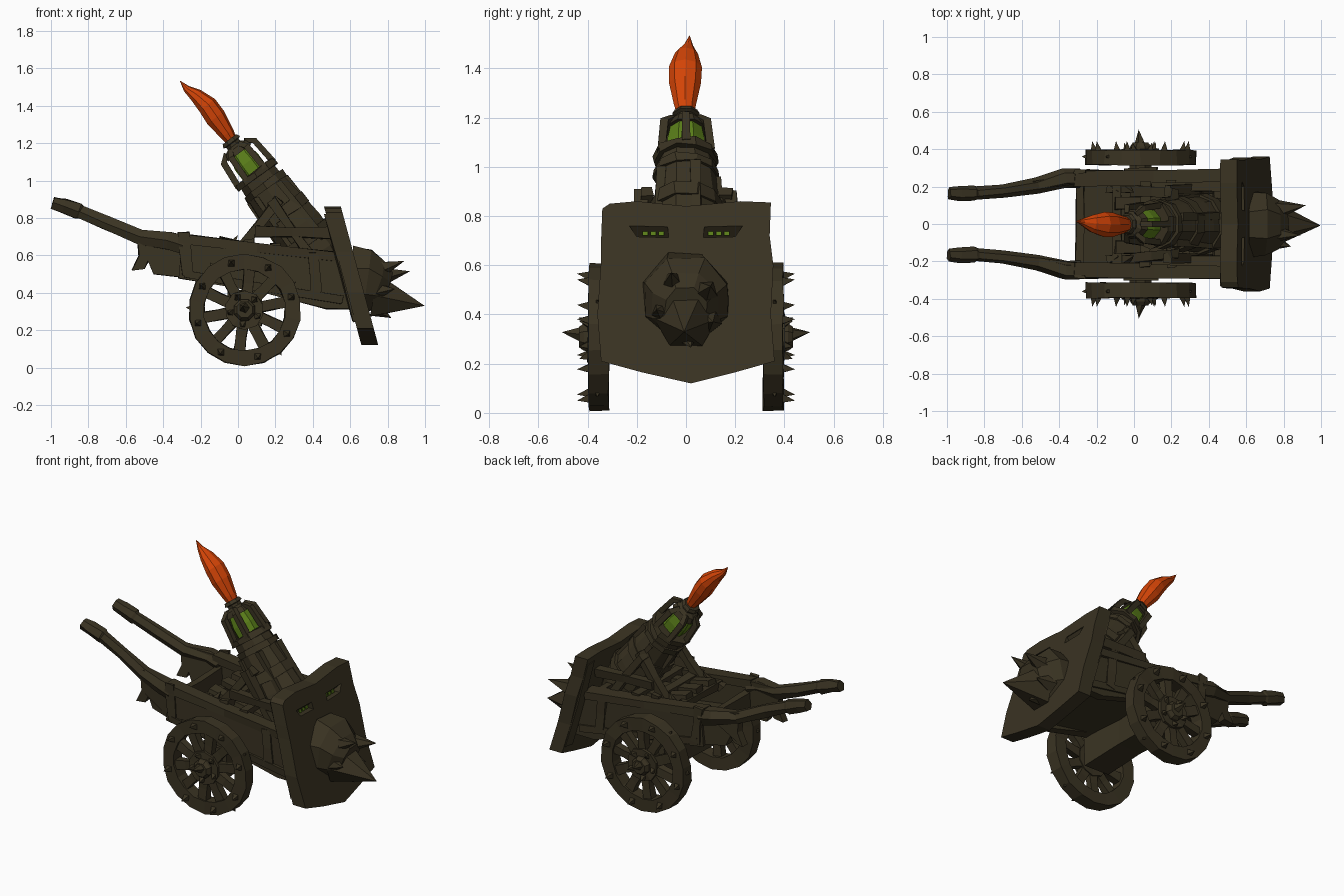
import bpy, bmesh, math, random
from mathutils import Vector

random.seed(4)
cube = bpy.data.objects.get("Cube")
if cube:
    bpy.data.objects.remove(cube)


def material(name, rgb):
    m = bpy.data.materials.new(name)
    m.use_nodes = True
    m.diffuse_color = (*rgb, 1)
    b = m.node_tree.nodes["Principled BSDF"]
    b.inputs["Base Color"].default_value = (*rgb, 1)
    b.inputs["Roughness"].default_value = 0.9
    return m


WOOD = material("dark_olive_wood", (0.042, 0.033, 0.016))
FIRE = material("flame_orange", (0.66, 0.058, 0.002))
GLOW = material("lantern_green", (0.105, 0.215, 0.01))


def finish(name, bm, mat=WOOD, jitter=0.0):
    bmesh.ops.remove_doubles(bm, verts=bm.verts, dist=0.0005)
    for v in bm.verts:
        v.co += Vector([random.uniform(-jitter, jitter) for _ in range(3)])
    bmesh.ops.recalc_face_normals(bm, faces=bm.faces)
    me = bpy.data.meshes.new(name)
    bm.to_mesh(me)
    bm.free()
    me.materials.append(mat)
    ob = bpy.data.objects.new(name, me)
    bpy.context.collection.objects.link(ob)
    return ob


def loft(name, path, radii, sides=4, mat=WOOD, jitter=0.0):
    """Skin rings along a path; each radius is a number or (upright, sideways)."""
    bm = bmesh.new()
    path = [Vector(p) for p in path]
    rings = []
    for i, (p, r) in enumerate(zip(path, radii)):
        t = (path[min(i + 1, len(path) - 1)] - path[max(i - 1, 0)]).normalized()
        ref = Vector((0, 0, 1)) if abs(t.y) > 0.8 else Vector((0, 1, 0))
        u = t.cross(ref).normalized()
        v = t.cross(u)
        ru, rv = r if isinstance(r, tuple) else (r, r)
        k = math.sqrt(2) if sides == 4 else 1
        ring = []
        for s in range(sides):
            a = math.tau * (s + 0.5) / sides
            ring.append(bm.verts.new(p + u * ru * k * math.cos(a) + v * rv * k * math.sin(a)))
        rings.append(ring)
    for a, b in zip(rings, rings[1:]):
        for s in range(sides):
            n = (s + 1) % sides
            bm.faces.new((a[s], a[n], b[n], b[s]))
    bm.faces.new(rings[0])
    bm.faces.new(rings[-1])
    return finish(name, bm, mat, jitter)


def beam(name, a, b, h, w, jitter=0.006):
    mid = (Vector(a) + Vector(b)) / 2
    return loft(name, [a, mid, b], [(h, w), (h * 0.9, w * 0.92), (h, w)], 4, WOOD, jitter)


def spike(name, base, tip, r, sides=4):
    return loft(name, [base, tip], [r, 0.0001], sides)


def prism(name, pts, offset, mat=WOOD, jitter=0.0):
    bm = bmesh.new()
    a = [bm.verts.new(p) for p in pts]
    b = [bm.verts.new(Vector(p) + Vector(offset)) for p in pts]
    bm.faces.new(a)
    bm.faces.new(b)
    for i in range(len(a)):
        n = (i + 1) % len(a)
        bm.faces.new((a[i], a[n], b[n], b[i]))
    return finish(name, bm, mat, jitter)


def hoop(name, c, inner, outer, y0, y1, sides):
    bm = bmesh.new()
    rings = []
    for s in range(sides):
        a = math.tau * s / sides
        rings.append([bm.verts.new((c[0] + r * math.sin(a), y, c[1] - r * math.cos(a)))
                      for r, y in ((inner, y0), (outer, y0), (outer, y1), (inner, y1))])
    for s in range(sides):
        a, b = rings[s], rings[(s + 1) % sides]
        for i in range(4):
            n = (i + 1) % 4
            bm.faces.new((a[i], a[n], b[n], b[i]))
    return finish(name, bm, WOOD, 0.004)


# Wheels, handles and cart sides, once for each side
CX, CZ = 0.035, 0.308
side_profile = [(-0.3, 0.71), (0.1, 0.66), (0.54, 0.6), (0.63, 0.31), (0.47, 0.315), (0.15, 0.4), (-0.32, 0.48)]
front_profile = [(-0.54, 0.73), (-0.29, 0.71), (-0.29, 0.48), (-0.45, 0.5), (-0.48, 0.57),
                 (-0.5, 0.53), (-0.57, 0.52), (-0.53, 0.6)]
for s, side in ((1, "left"), (-1, "right")):
    hoop(side + "_wheel_rim", (CX, CZ), 0.218, 0.3, s * 0.315, s * 0.395, 18)
    hoop(side + "_hub_plate", (CX, CZ), 0.02, 0.105, s * 0.33, s * 0.4, 10)
    loft(side + "_hub", [(CX, s * y, CZ) for y in (0.29, 0.415, 0.435)], [0.065, 0.06, 0.045], 8)
    spike(side + "_hub_spike", (CX, s * 0.41, CZ + 0.01), (CX - 0.01, s * 0.505, CZ + 0.02), 0.038, 5)
    for i in range(10):
        a = math.tau * (i + 0.3) / 10
        d = Vector((math.cos(a), 0, math.sin(a)))
        c = Vector((CX, s * 0.36, CZ))
        beam(side + "_spoke", c + d * 0.05, c + d * 0.24, 0.03, 0.024, 0.004)
        if i % 2:
            spike(side + "_hub_stud", c + d * 0.075 + Vector((0, s * 0.03, 0)),
                  c + d * 0.09 + Vector((0, s * 0.075, 0)), 0.018)
    for i in range(8):
        a = math.tau * (i + 0.35) / 8
        d = Vector((math.cos(a), 0, math.sin(a)))
        spike(side + "_rim_spike", c + d * 0.258 + Vector((0, s * 0.025, 0)),
              c + d * 0.268 + Vector((0, s * 0.083, 0)), 0.02)
    for a in (0.5, 2.2, 3.1, 5.4):
        d = Vector((math.cos(a), 0, math.sin(a)))
        spike(side + "_tread_spike", c + d * 0.28, c + d * 0.315, 0.016)

    prism(side + "_cart_side", [(x, s * 0.22, z) for x, z in side_profile], (0, s * 0.058, 0), WOOD, 0.005)
    prism(side + "_handle_bracket", [(x, s * (0.215 if x > -0.4 else 0.18), z) for x, z in front_profile],
          (0, s * 0.05, 0), WOOD, 0.004)
    beam(side + "_top_rail", (-0.32, s * 0.247, 0.69), (0.52, s * 0.25, 0.59), 0.027, 0.042)
    beam(side + "_lower_rail", (-0.28, s * 0.25, 0.5), (0.56, s * 0.25, 0.36), 0.022, 0.04)
    for x in (-0.27, 0.42):
        z = 0.57 - x * 0.16
        beam(side + "_side_brace", (x, s * 0.28, z - 0.12), (x - 0.02, s * 0.28, z + 0.11), 0.03, 0.012)
    loft(side + "_handle",
         [(-0.29, s * 0.245, 0.655), (-0.37, s * 0.245, 0.675), (-0.52, s * 0.205, 0.695), (-0.7, s * 0.178, 0.772),
          (-0.84, s * 0.165, 0.83), (-0.855, s * 0.165, 0.835), (-0.93, s * 0.165, 0.865), (-0.99, s * 0.165, 0.88)],
         [(0.055, 0.052), (0.055, 0.052), (0.045, 0.042), (0.042, 0.036), (0.038, 0.033), (0.047, 0.042),
          (0.042, 0.042), (0.037, 0.035)], 6, WOOD, 0.004)

    # Barrel cradle
    beam(side + "_cradle_strut", (0.0, s * 0.18, 0.62), (0.22, s * 0.16, 0.9), 0.025, 0.026)
    beam(side + "_cradle_back_strut", (0.4, s * 0.19, 0.58), (0.18, s * 0.18, 0.89), 0.024, 0.026)
    beam(side + "_cradle_bar", (0.09, s * 0.19, 0.73), (0.5, s * 0.2, 0.72), 0.029, 0.026)
    for x in (-0.13, -0.05, 0.03):
        spike(side + "_splinter", (x, s * 0.19, 0.63), (x + 0.05, s * 0.17, 0.73 + x * 0.4), 0.025)

# Cart floor, end board, cross beams and axle box
prism("cart_floor", [(-0.3, -0.23, 0.48), (0.6, -0.23, 0.32), (0.6, -0.23, 0.4), (-0.3, -0.23, 0.54)],
      (0, 0.46, 0))
beam("rear_board", (-0.29, -0.23, 0.57), (-0.29, 0.23, 0.57), 0.022, 0.07)
for x, z in ((-0.09, 0.64), (0.06, 0.66), (0.2, 0.64), (0.45, 0.6)):
    beam("cross_beam", (x, -0.23, z), (x, 0.23, z), 0.025, 0.028)
for y in (-0.12, 0.0, 0.11):
    beam("bed_plank", (-0.1, y, 0.68), (0.3, y * 1.1, 0.6), 0.02, 0.035)
beam("axle_box", (CX, -0.3, 0.32), (CX, 0.3, 0.32), 0.09, 0.095)

# Barrel along a tilted axis
ORIGIN, AXIS = Vector((0.42, 0, 0.6)), Vector((-0.6, 0, 0.8))
ACROSS, SIDE = Vector((0.8, 0, 0.6)), Vector((0, 1, 0))


def on_barrel(d, r=0.0, a=0.0):
    return ORIGIN + AXIS * d + (ACROSS * math.cos(a) + SIDE * math.sin(a)) * r


def barrel_part(name, stations, sides=10, mat=WOOD, jitter=0.0):
    return loft(name, [on_barrel(d) for d, _ in stations], [r for _, r in stations], sides, mat, jitter)


barrel_part("barrel", [(-0.08, 0.13), (0.0, 0.15), (0.18, 0.148), (0.35, 0.13), (0.54, 0.115)], 10, WOOD, 0.005)
for d, r, w in ((0.1, 0.165, 0.06), (0.29, 0.15, 0.06), (0.46, 0.135, 0.035), (0.54, 0.134, 0.035)):
    barrel_part("barrel_band", [(d - w / 2, r), (d + w / 2, r * 0.98)], 10, WOOD, 0.005)
for i in range(5):
    a = math.tau * (i + 0.25) / 5
    beam("barrel_strip", on_barrel(0.05, 0.144, a), on_barrel(0.44, 0.125, a), 0.014, 0.02, 0.004)

# Glowing lantern muzzle with its cage
barrel_part("lantern_glass", [(0.53, 0.08), (0.62, 0.082), (0.7, 0.066)], 8, GLOW)
barrel_part("cage_cap", [(0.685, 0.085), (0.72, 0.072), (0.735, 0.045), (0.75, 0.045), (0.755, 0.06), (0.775, 0.05)], 8)
for i in range(6):
    a = math.tau * i / 6
    loft("cage_bar", [on_barrel(0.54, 0.116, a), on_barrel(0.69, 0.101, a), on_barrel(0.725, 0.06, a)],
         [0.016, 0.016, 0.012], 4, WOOD, 0.002)

# Flame
loft("flame", [(-0.02, 0, 1.19), (-0.06, -0.004, 1.25), (-0.12, -0.004, 1.335), (-0.165, -0.002, 1.4),
               (-0.225, 0.002, 1.455), (-0.275, 0.01, 1.49), (-0.312, 0.015, 1.535)],
     [(0.025, 0.03), (0.042, 0.046), (0.058, 0.066), (0.055, 0.068), (0.038, 0.048), (0.02, 0.02), 0.0001],
     9, FIRE)


# Leaning shield with two cut eye slots, deeper toward their lower edge
def lean(y, z, out=0.0):
    return Vector((0.55 + (0.86 - z) * 0.27 + out, y, z))


outline = [(-0.31, 0.85), (-0.2, 0.86), (0.0, 0.84), (0.22, 0.86), (0.345, 0.855), (0.34, 0.72), (0.355, 0.6),
           (0.345, 0.4), (0.36, 0.21), (0.2, 0.165), (0.02, 0.12), (-0.18, 0.165), (-0.345, 0.21),
           (-0.36, 0.4), (-0.345, 0.62), (-0.345, 0.7), (-0.34, 0.83)]
shield = prism("shield", [lean(y, z) for y, z in outline], (-0.09, 0, 0))
for s, side in ((1, "left"), (-1, "right")):
    slot = [(s * 0.07, 0.712), (s * 0.2, 0.716), (s * 0.23, 0.76), (s * 0.075, 0.756)]
    cutter = prism(side + "_slot_cutter", [lean(y, z, 0.05) for y, z in slot], (-0.1, 0, 0))
    for v in cutter.data.vertices:
        if v.co.x < lean(0, v.co.z).x and v.co.z > 0.74:
            v.co.x += 0.045
    cutter.hide_render = True
    cutter.hide_set(True)
    cut = shield.modifiers.new(side + "_slot", 'BOOLEAN')
    cut.operation, cut.object = 'DIFFERENCE', cutter
    for i in range(3):
        y = s * (0.1 + i * 0.033)
        prism(side + "_slot_glow", [lean(y + dy, z, -0.022) for dy, z in
                                    ((-0.011, 0.72), (0.011, 0.72), (0.011, 0.738), (-0.011, 0.738))],
              (-0.006, 0, 0), GLOW)
    beam(side + "_shield_batten", lean(s * 0.3, 0.82, -0.088), lean(s * 0.31, 0.25, -0.088), 0.012, 0.035)

# Spiked boss on the shield
loft("boss", [(0.61, 0, 0.46), (0.69, 0, 0.455), (0.75, 0, 0.44), (0.8, 0, 0.42)],
     [(0.2, 0.19), (0.185, 0.185), (0.145, 0.145), (0.095, 0.09)], 8, WOOD, 0.008)
spike("main_spike", (0.73, 0.0, 0.385), (0.998, -0.008, 0.33), 0.132, 6)
for tip, base, r in (((0.92, 0.1, 0.515), (0.71, 0.07, 0.48), 0.075), ((0.89, -0.06, 0.57), (0.71, -0.05, 0.51), 0.065),
                     ((0.84, -0.12, 0.42), (0.72, -0.09, 0.41), 0.06), ((0.84, 0.11, 0.37), (0.72, 0.09, 0.38), 0.06),
                     ((0.82, 0.02, 0.265), (0.73, 0.0, 0.32), 0.05)):
    spike("boss_spike", base, tip, r, 5)
